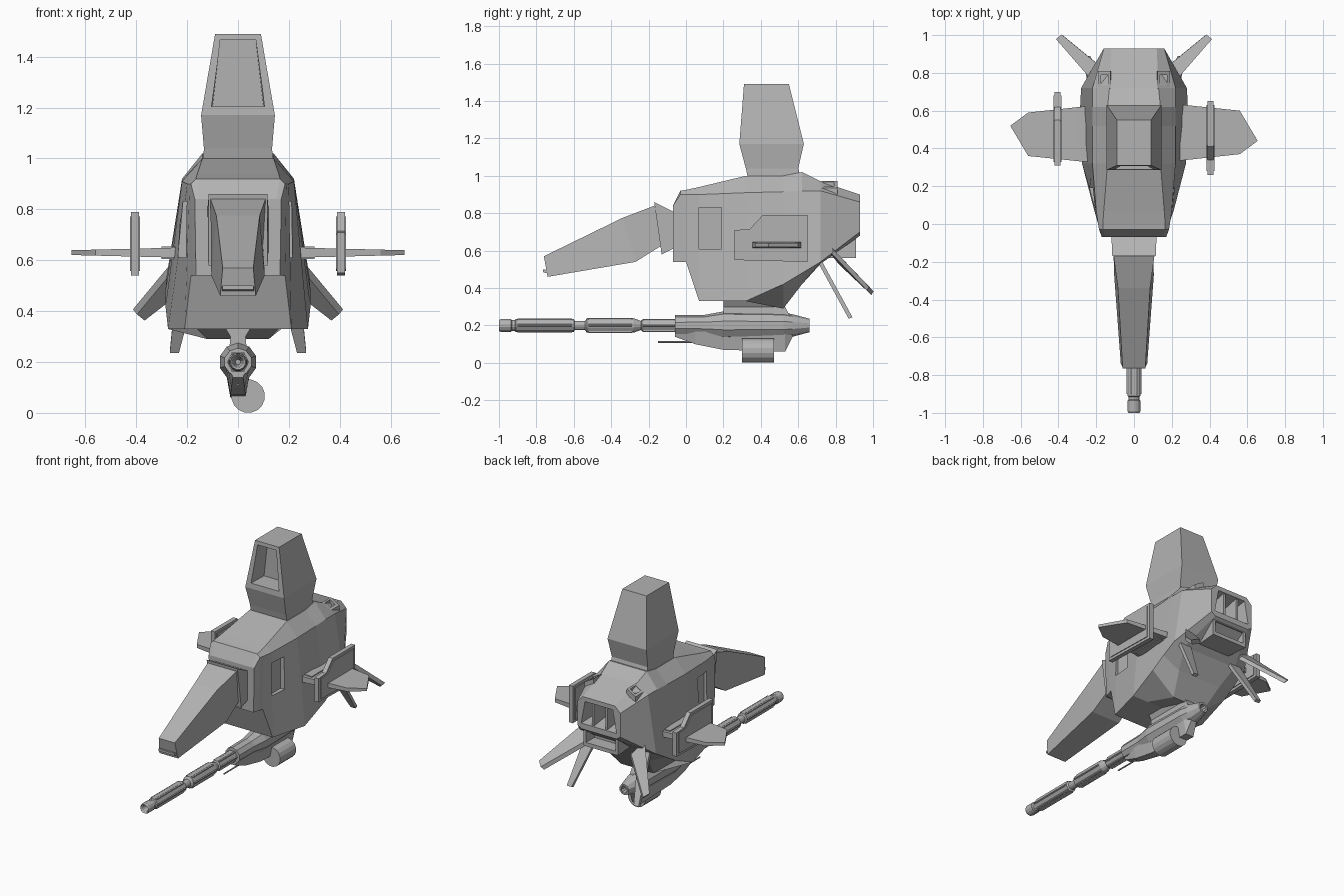
import bpy, bmesh, math
from mathutils import Vector

if "Cube" in bpy.data.objects:
    bpy.data.objects.remove(bpy.data.objects["Cube"])

hull = bpy.data.materials.new("hull_grey")
hull.use_nodes = True
GREY = (0.45, 0.45, 0.45, 1)
hull.diffuse_color = GREY
hull.node_tree.nodes["Principled BSDF"].inputs["Base Color"].default_value = GREY


def loft(name, rings, closed=True):
    """Skin a list of equal-length rings of points."""
    bm = bmesh.new()
    rows = [[bm.verts.new(p) for p in ring] for ring in rings]
    n = len(rows[0])
    for a, b in zip(rows, rows[1:]):
        for i in range(n):
            j = (i + 1) % n
            bm.faces.new((a[i], a[j], b[j], b[i]))
    if closed:
        bm.faces.new(rows[0][::-1])
        bm.faces.new(rows[-1])
    bmesh.ops.remove_doubles(bm, verts=bm.verts, dist=0.0002)
    bmesh.ops.recalc_face_normals(bm, faces=bm.faces)
    mesh = bpy.data.meshes.new(name)
    bm.to_mesh(mesh)
    bm.free()
    mesh.materials.append(hull)
    ob = bpy.data.objects.new(name, mesh)
    bpy.context.collection.objects.link(ob)
    return ob


def box(name, lo, hi):
    ring = lambda z: [(lo[0], lo[1], z), (hi[0], lo[1], z), (hi[0], hi[1], z), (lo[0], hi[1], z)]
    return loft(name, [ring(lo[2]), ring(hi[2])])


def trapezoid(y, z0, w0, z1, w1, lean=0):
    return [(-w0, y, z0), (w0, y, z0), (w1, y + lean, z1), (-w1, y + lean, z1)]


def turned(name, profile, sides, x=0, z=0.2):
    """Turn a (y, radius) profile about an axis along y."""
    step = 2 * math.pi / sides
    return loft(name, [[(x + r * math.cos((i + .5) * step), y, z + r * math.sin((i + .5) * step))
                        for i in range(sides)] for y, r in profile])


def side_plate(name, outline, x0, x1):
    return loft(name, [[(x, y, z) for y, z in outline] for x in (x0, x1)])


def cut(ob, *cutters):
    for c in cutters:
        m = ob.modifiers.new("cut", 'BOOLEAN')
        m.object, m.solver = c, 'EXACT'
        c.hide_render = True
        c.hide_viewport = True
        c.display_type = 'WIRE'
    bpy.context.view_layer.update()
    mesh = bpy.data.meshes.new_from_object(ob.evaluated_get(bpy.context.evaluated_depsgraph_get()))
    ob.modifiers.clear()
    ob.data = mesh
    for c in cutters:
        bpy.data.objects.remove(c)


# Main hull: keel, lower edge, shoulder and roof at each station
stations = [
    (-.07, (.14, .54), (.165, .54), (.17, .84), (.15, .84)),
    (-.03, (.14, .54), (.175, .54), (.185, .9), (.165, .92)),
    (.00, (.14, .54), (.185, .54), (.19, .9), (.165, .925)),
    (.07, (.16, .33), (.21, .33), (.2, .9), (.16, .94)),
    (.32, (.16, .33), (.275, .33), (.22, .91), (.14, 1.0)),
    (.52, (.12, .29), (.285, .42), (.22, .915), (.14, 1.0)),
    (.62, (.16, .42), (.285, .48), (.22, .92), (.14, 1.02)),
    (.72, (.2, .53), (.28, .54), (.22, .92), (.13, .97)),
    (.93, (.13, .68), (.16, .7), (.16, .86), (.12, .9)),
]
body = loft("hull", [[(x, y, z) for x, z in half] + [(-x, y, z) for x, z in half[::-1]]
                     for y, *half in stations])
cutters = [loft("exhaust_cutter", [trapezoid(.76, .74, .11, .83, .09),
                                   trapezoid(.95, .715, .135, .875, .105)])]
for s in (-1, 1):
    cutters.append(box("pocket_cutter", (min(s * .185, s * .4), .07, .61),
                       (max(s * .185, s * .4), .19, .83)))
cut(body, *cutters)
for s in (-1, 1):
    loft("exhaust_divider", [trapezoid(y, .71, .008, .885, .008) for y in (.75, .92)]).location.x = s * .05

# Box vent under the tail
vent = loft("tail_vent", [trapezoid(.68, .56, .11, .7, .11), trapezoid(.91, .56, .13, .69, .13)])
cut(vent, loft("vent_cutter", [trapezoid(y, .585, .11, .66, .11) for y in (.82, .95)]))

# Sensor tower with recessed window
def level(z, w, y0, y1):
    return [(-w, y0, z), (w, y0, z), (w, y1, z), (-w, y1, z)]


tower = loft("tower", [level(.97, .138, .335, .62), level(1.04, .134, .32, .6),
                       level(1.17, .145, .285, .63), level(1.49, .09, .31, .55)])
cut(tower, loft("window_cutter", [trapezoid(.25, 1.205, .105, 1.465, .07),
                                  trapezoid(.42, 1.205, .1, 1.465, .07)]))

# Drooping nose boom and its collar
loft("nose_collar", [
    [(-.12, -.05, .62), (.12, -.05, .62), (.12, -.05, .8), (-.12, -.05, .8)],
    [(-.115, -.13, .58), (.115, -.13, .58), (.115, -.17, .86), (-.115, -.17, .86)]])
loft("nose_boom", [
    [(-.1, -.11, .64), (.1, -.11, .64), (.108, -.17, .84), (-.108, -.17, .84)],
    [(-.105, -.27, .54), (.105, -.27, .54), (.085, -.34, .775), (-.085, -.34, .775)],
    [(-.07, -.74, .46), (.07, -.74, .46), (.06, -.76, .57), (-.06, -.76, .57)]])
loft("nose_lip", [trapezoid(-.7, .468, .068, .49, .068),
                  trapezoid(-.765, .485, .06, .5, .06)])

# Wings and end plates: the second side is the first turned half way round
WING_PLAN = [(.15, .33), (.24, .335), (.56, .37), (.655, .44), (.56, .6), (.27, .63), (.15, .63)]
PLATE = [(.26, .55), (.65, .54), (.65, .79), (.41, .79), (.34, .715), (.26, .71)]
RIM = [(.24, .53), (.67, .52)]
for s, side in ((1, "left"), (-1, "right")):
    def turn(ob):
        if s < 0:
            ob.rotation_euler.z = math.pi
            ob.location.y = .96
    turn(loft(side + "_wing", [[(x, y, .63 + k * (.022 - .025 * max(x - .15, 0))) for x, y in WING_PLAN]
                               for k in (-1, 1)]))
    turn(side_plate(side + "_wing_plate", PLATE, .39, .42))
    turn(side_plate(side + "_plate_panel",
                    [(.455 + (y - .455) * .9, .665 + (z - .665) * .86) for y, z in PLATE], .385, .425))
    turn(box(side + "_wing_root", (.2, .36, .605), (.3, .6, .655)))

# Tail fins, two to a side
def fin(name, root, tip, root_half, tip_half, thick):
    rings = []
    for p, half in ((root, root_half), (tip, tip_half)):
        p, h, t = Vector(p), Vector(half), Vector(thick)
        rings.append([p - h - t, p + h - t, p + h + t, p - h + t])
    return loft(name, rings)


for s in (-1, 1):
    fin("outer_fin", (s * .19, .79, .58), (s * .39, .985, .385),
        (s * .03, -.03, .04), (s * .015, -.012, .012), (s * .008, .006, .01))
    fin("lower_fin", (s * .19, .7, .57), (s * .25, .88, .24),
        (.045, 0, 0), (.018, 0, 0), (0, .01, .004))
    # Small roof intake
    intake = loft("roof_intake", [
        [(s * a, y, z) for a, z in ((.12, .93), (.19, .9), (.19, .935), (.125, .972))]
        for y in (.71, .81)])
    cut(intake, box("intake_cutter", (min(s * .135, s * .175), .73, .935),
                    (max(s * .135, s * .175), .79, 1.1)))

# Chin gun: fluted barrel stages, housing, hanger and drum
barrel = turned("gun_barrel", [
    (-.92, .01), (-.99, .022), (-1, .03), (-.99, .035), (-.935, .035), (-.93, .03), (-.915, .03),
    (-.91, .036), (-.6, .036), (-.595, .025), (-.54, .025), (-.53, .04), (-.28, .04), (-.24, .025),
    (-.235, .034), (0, .034)], 12)
for k in range(6):
    a = k * math.pi / 3
    for y0, y1, r in ((-.9, -.61, .034), (-.52, -.29, .038), (-.23, -.06, .033)):
        turned("barrel_rib", [(y0, .007), (y1, .007)], 6, r * math.cos(a), .2 + r * math.sin(a))
turned("gun_housing", [(-.06, .055), (.1, .057), (.2, .075), (.52, .07), (.57, .06),
                       (.66, .036), (.66, .024), (.62, .02)], 10)
loft("gun_cradle", [trapezoid(-.06, .14, .02, .2, .045), trapezoid(.05, .1, .026, .2, .05),
                    trapezoid(.2, .07, .03, .2, .055), trapezoid(.53, .06, .03, .2, .055),
                    trapezoid(.57, .14, .02, .2, .04)])
loft("gun_hanger", [level(.24, .035, .2, .56), level(.3, .03, .2, .53), level(.35, .06, .2, .5)])
turned("ammo_drum", [(.3, .066), (.47, .066)], 16, .04, .066)
turned("sight_rod", [(-.15, .005), (.05, .005)], 6, 0, .112)
